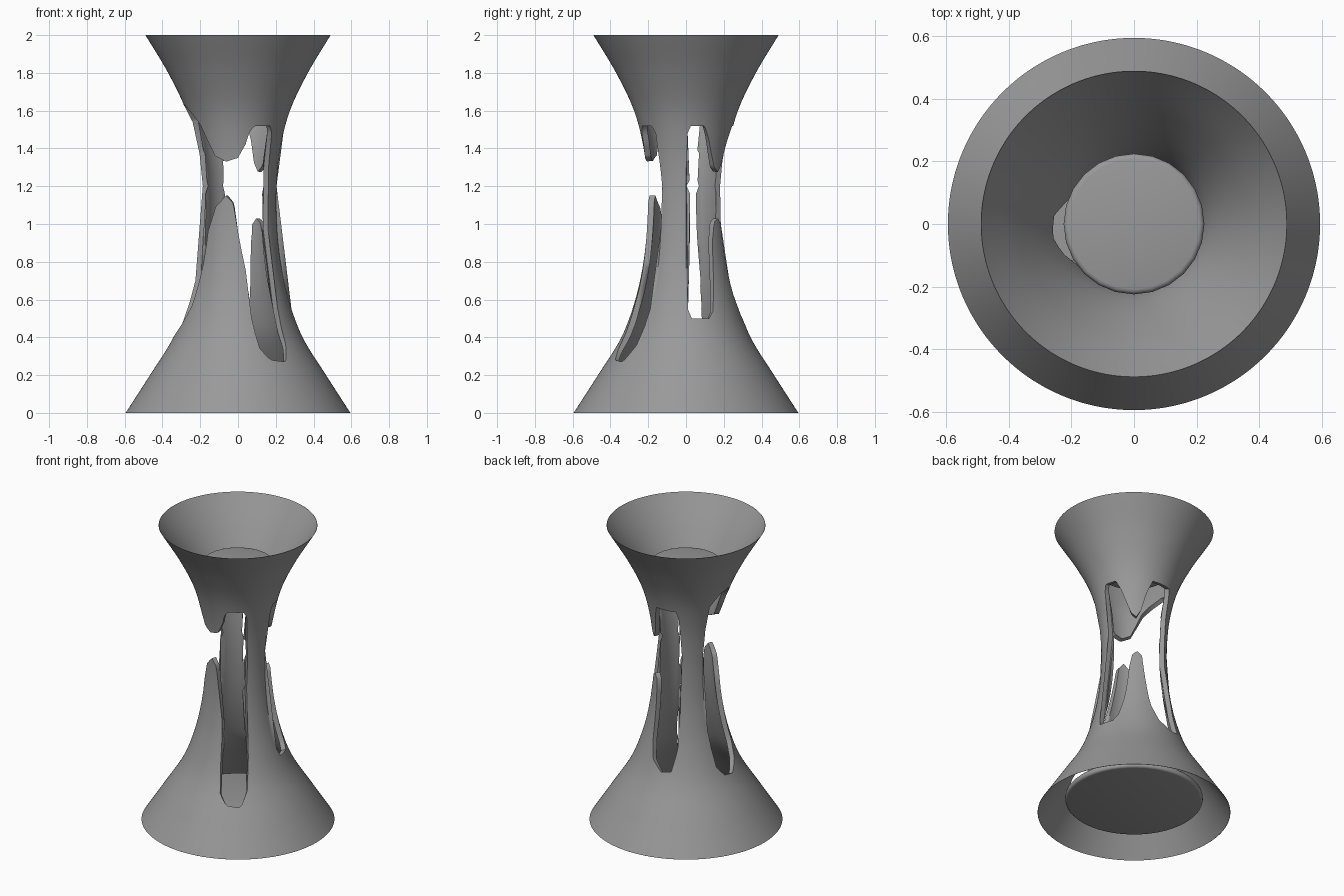
import bpy, bmesh, math

if "Cube" in bpy.data.objects:
    bpy.data.objects.remove(bpy.data.objects["Cube"])

grey = bpy.data.materials.new("mid grey")
grey.use_nodes = True
grey.diffuse_color = (0.32, 0.32, 0.32, 1)
grey.node_tree.nodes["Principled BSDF"].inputs["Base Color"].default_value = (0.32, 0.32, 0.32, 1)

WAIST = 1.2      # height where the two flared halves meet
STEP = 2         # degrees per column

# Outer radius every 0.2 in height
RADII = [0.595, 0.466, 0.342, 0.268, 0.225, 0.205, 0.204, 0.224, 0.275, 0.37, 0.49]

# Edges of the openings as (angle, height), counter-clockwise from +x
FRONT_LOW = [(-204, 1.2), (-202, .7), (-198, .47), (-190, .41), (-178, .4), (-164, .46), (-152, .56),
             (-144, .8), (-140, .96), (-126, 1.09), (-108, 1.15), (-97, 1.11), (-90, .96), (-79, .74),
             (-76, .5), (-72, .34), (-65, .28), (-53, .27), (-46, .36), (-42, .55), (-39, 1.2)]
FRONT_HIGH = [(-204, 1.2), (-200, 1.54), (-186, 1.62), (-170, 1.63), (-156, 1.59), (-143, 1.53),
              (-135, 1.45), (-124, 1.36), (-107, 1.33), (-90, 1.35), (-80, 1.42), (-75, 1.49),
              (-69, 1.52), (-47, 1.52), (-42, 1.48), (-39, 1.2)]
BACK_LOW = [(0, 1.2), (2, .55), (6, .5), (24, .5), (30, .54), (37, .7), (42, .92), (47, 1.01), (56, 1.03),
            (64, 1.0), (68, .85), (73, .64), (82, .51), (96, .45), (108, .46), (114, .6), (117, 1.2)]
BACK_HIGH = [(0, 1.2), (2, 1.48), (6, 1.52), (23, 1.52), (30, 1.46), (37, 1.38), (45, 1.3), (54, 1.275),
             (62, 1.32), (70, 1.44), (78, 1.52), (110, 1.52), (115, 1.46), (117, 1.2)]


def radius(z):
    """Smooth curve through the outer radii."""
    t = min(max(z / 0.2, 0), 9.9999)
    i = int(t)
    f = t - i
    b, c = RADII[i], RADII[i + 1]
    a = RADII[i - 1] if i else 2 * b - c
    d = RADII[i + 2] if i < 9 else 2 * c - b
    return b + f * ((c - a) + f * ((2 * a - 5 * b + 4 * c - d) + f * (3 * (b - c) + d - a))) / 2


def edge_height(angle, *edges):
    """Height of an opening's edge at an angle; the waist where there is a pillar."""
    for pts in edges:
        for turn in (angle, angle - 360):
            for (a0, z0), (a1, z1) in zip(pts, pts[1:]):
                if a0 <= turn <= a1:
                    return z0 + (z1 - z0) * (turn - a0) / (a1 - a0)
    return WAIST


def finish(obj, angle=40):
    bpy.ops.object.select_all(action='DESELECT')
    obj.select_set(True)
    bpy.context.view_layer.objects.active = obj
    for mod in list(obj.modifiers):
        bpy.ops.object.modifier_apply(modifier=mod.name)
    bpy.ops.object.shade_smooth_by_angle(angle=math.radians(angle))


def new_object(name, bm):
    mesh = bpy.data.meshes.new(name)
    bm.to_mesh(mesh)
    bm.free()
    mesh.materials.append(grey)
    obj = bpy.data.objects.new(name, mesh)
    bpy.context.collection.objects.link(obj)
    return obj


# Flared shell with melted openings, two pillars and facing drips
bm = bmesh.new()
cache = {}


def shell_vert(angle, z):
    key = (angle % 360, round(z, 4))
    if key not in cache:
        r, t = radius(z), math.radians(angle)
        cache[key] = bm.verts.new((r * math.cos(t), r * math.sin(t), z))
    return cache[key]


rows = 30
low_levels = [WAIST * k / rows for k in range(rows + 1)]
high_levels = [WAIST + (2 - WAIST) * k / rows for k in range(rows + 1)]
for angle in range(0, 360, STEP):
    pair = (angle, (angle + STEP) % 360)
    lows = [edge_height(a, FRONT_LOW, BACK_LOW) for a in pair]
    highs = [edge_height(a, FRONT_HIGH, BACK_HIGH) for a in pair]
    for levels, clamp, limits in ((low_levels, min, lows), (high_levels, max, highs)):
        for z0, z1 in zip(levels, levels[1:]):
            corners = [shell_vert(pair[s], clamp(z, limits[s]))
                       for s, z in ((0, z0), (1, z0), (1, z1), (0, z1))]
            corners = list(dict.fromkeys(corners))
            if len(corners) > 2:
                bm.faces.new(corners)

shell = new_object("flared_shell", bm)

# Wall thickness fades to a thin rim at both ends
group = shell.vertex_groups.new(name="wall")
for v in shell.data.vertices:
    end = min(v.co.z, 2 - v.co.z)
    group.add([v.index], min(1, 0.05 + end * 2.2), 'REPLACE')
wall = shell.modifiers.new("wall", 'SOLIDIFY')
wall.thickness = 0.032
wall.offset = -1
wall.vertex_group = "wall"
finish(shell, 50)


# Rounded plates inside the two flares
def plate(name, r, z, depth, sides):
    bm = bmesh.new()
    bmesh.ops.create_cone(bm, cap_ends=True, segments=sides, radius1=r, radius2=r, depth=depth)
    bmesh.ops.translate(bm, verts=bm.verts, vec=(0, 0, z))
    rims = [e for e in bm.edges if abs(e.verts[0].co.z - e.verts[1].co.z) < 1e-5]
    bmesh.ops.bevel(bm, geom=rims, offset=depth * 0.4, segments=3, profile=0.5, affect='EDGES')
    finish(new_object(name, bm))


plate("upper_plate", 0.225, 1.73, 0.04, 24)
plate("lower_plate", 0.425, 0.1, 0.04, 48)
